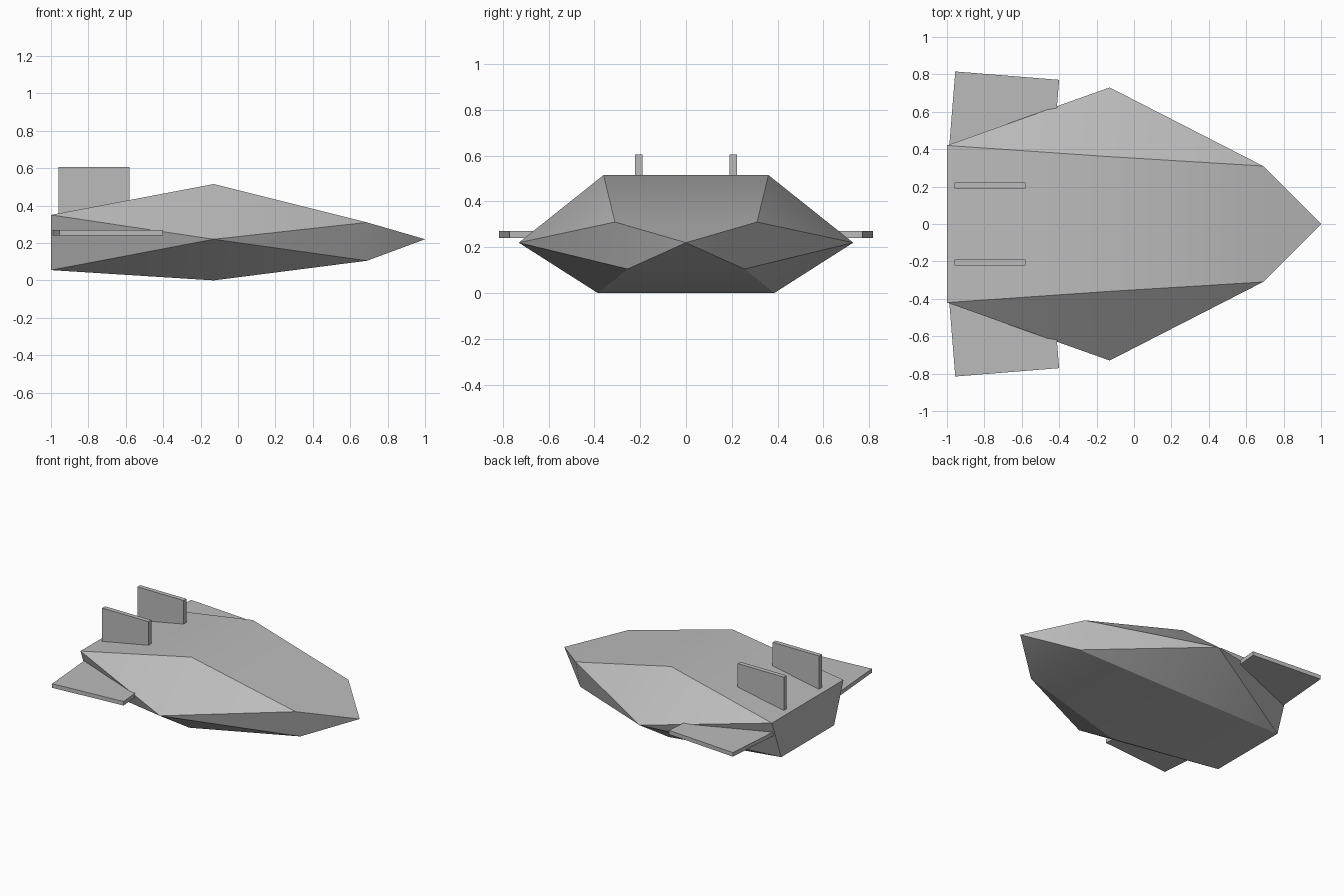
import bpy, bmesh, math
from mathutils import Matrix, Vector

if "Cube" in bpy.data.objects:
    bpy.data.objects.remove(bpy.data.objects["Cube"])

grey = bpy.data.materials.new("plain_grey")
grey.use_nodes = True
COLOUR = (0.5, 0.5, 0.5, 1)
grey.diffuse_color = COLOUR
grey.node_tree.nodes["Principled BSDF"].inputs["Base Color"].default_value = COLOUR


def finish(name, bm):
    """Turn a bmesh into a named grey object."""
    bmesh.ops.recalc_face_normals(bm, faces=bm.faces)
    mesh = bpy.data.meshes.new(name)
    bm.to_mesh(mesh)
    bm.free()
    mesh.materials.append(grey)
    obj = bpy.data.objects.new(name, mesh)
    bpy.context.collection.objects.link(obj)
    return obj


def box(name, centre, size, turn=0):
    bm = bmesh.new()
    matrix = (Matrix.Translation(centre) @ Matrix.Rotation(turn, 4, "Z")
              @ Matrix.Diagonal((*size, 1)))
    bmesh.ops.create_cube(bm, size=1, matrix=matrix)
    return finish(name, bm)


# Hull: corner points of the +y half, mirrored to the other side
corners = {
    "nose_top": (0.69, 0.31, 0.31), "nose_low": (0.69, 0.255, 0.105),
    "mid_top": (-0.13, 0.36, 0.515), "mid_side": (-0.13, 0.73, 0.22),
    "mid_low": (-0.13, 0.385, 0.0),
    "tail_top": (-1.0, 0.42, 0.35), "tail_low": (-1.0, 0.31, 0.055),
}
bm = bmesh.new()
tip = bm.verts.new((1.0, 0, 0.22))
sides = []
for s in (1, -1):
    v = {k: bm.verts.new((x, s * y, z)) for k, (x, y, z) in corners.items()}
    v["tip"] = tip
    sides.append(v)
    for panel in ("mid_side mid_top nose_top", "mid_side nose_top nose_low",
                  "tip nose_low nose_top", "mid_side nose_low mid_low",
                  "mid_side tail_top mid_top", "mid_side tail_low tail_top",
                  "mid_side mid_low tail_low"):
        bm.faces.new([v[k] for k in panel.split()])

# Deck, belly and stern panels spanning both sides
left, right = sides
for a, b in (("nose_top", "mid_top"), ("mid_top", "tail_top"),
             ("tail_top", "tail_low"), ("tail_low", "mid_low"),
             ("mid_low", "nose_low")):
    bm.faces.new((left[a], left[b], right[b], right[a]))
for k in ("nose_top", "nose_low"):
    bm.faces.new((tip, left[k], right[k]))
hull = finish("hull", bm)
bpy.ops.object.select_all(action="DESELECT")
hull.select_set(True)
bpy.context.view_layer.objects.active = hull
bpy.ops.object.shade_smooth_by_angle(angle=math.radians(30))

# Side wings, slightly turned, and upright tail fins
TURN = math.radians(4.6)
for s, side in ((1, "left"), (-1, "right")):
    outer = Vector((-0.678, s * 0.793, 0.255))
    inward = Matrix.Rotation(-s * TURN, 3, "Z") @ Vector((0, -s * 0.225, 0))
    box(side + "_wing", outer + inward, (0.557, 0.45, 0.03), -s * TURN)
    box(side + "_tail_fin", (-0.77, s * 0.206, 0.45), (0.38, 0.033, 0.31))
